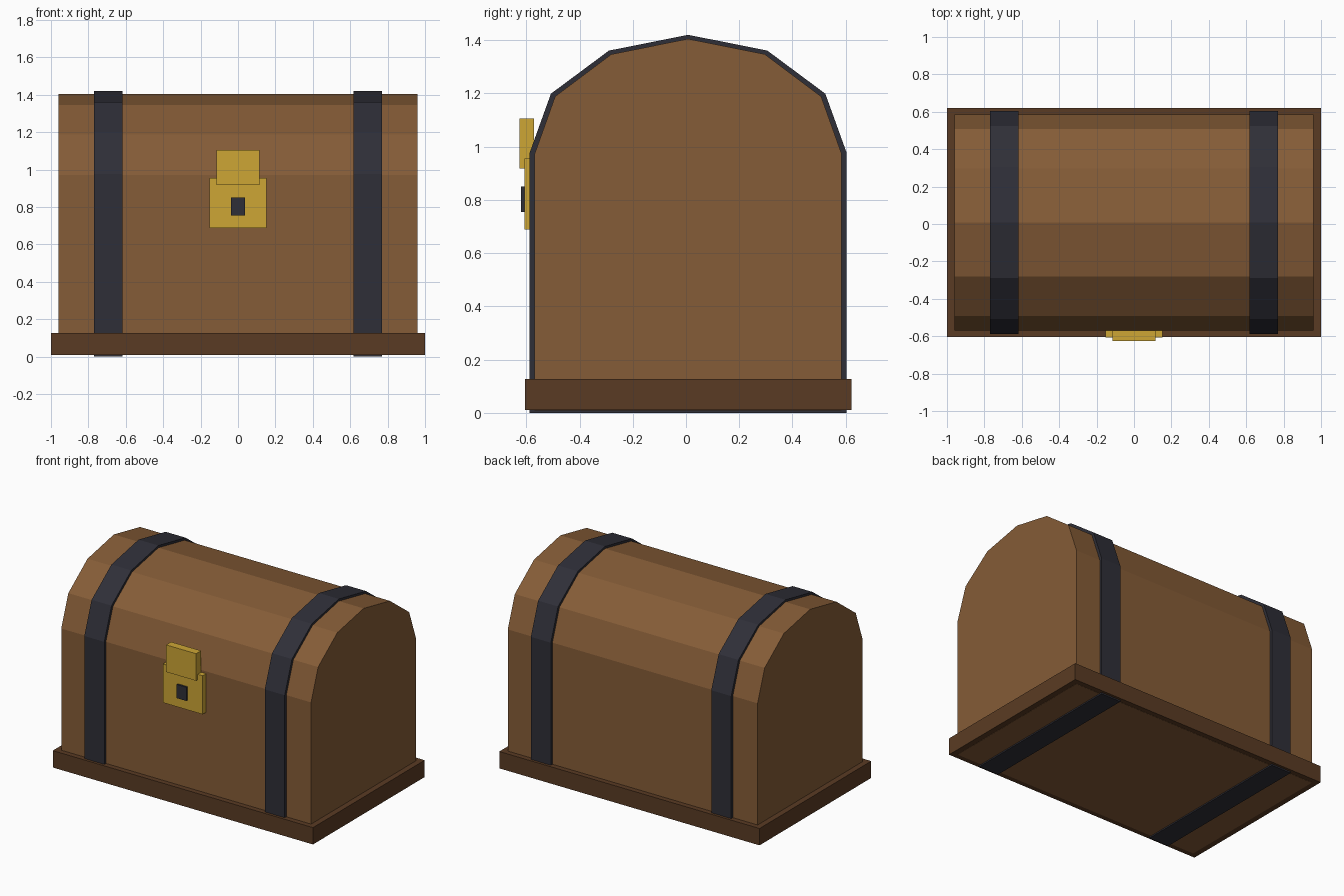
import bpy
import bmesh
from math import pi, cos, sin

cube = bpy.data.objects.get("Cube")
if cube:
    bpy.data.objects.remove(cube, do_unlink=True)

CENTRE_Y = 0.008  # the lock sticks out at the front, so the chest sits slightly back


def material(name, rgb):
    mat = bpy.data.materials.new(name)
    mat.use_nodes = True
    colour = (*rgb, 1.0)
    mat.diffuse_color = colour
    mat.node_tree.nodes["Principled BSDF"].inputs["Base Color"].default_value = colour
    return mat


wood = material("warm wood", (0.235, 0.107, 0.038))
dark_wood = material("dark wood", (0.102, 0.044, 0.017))
iron = material("dark iron", (0.028, 0.028, 0.039))
gold = material("gold", (0.61, 0.381, 0.036))


def finish(name, bm, mat):
    bmesh.ops.recalc_face_normals(bm, faces=bm.faces)
    mesh = bpy.data.meshes.new(name)
    bm.to_mesh(mesh)
    bm.free()
    mesh.materials.append(mat)
    obj = bpy.data.objects.new(name, mesh)
    bpy.context.collection.objects.link(obj)
    return obj


def box(name, x, y, z, mat):
    """Box from (min, max) ranges along each axis."""
    bm = bmesh.new()
    bmesh.ops.create_cube(bm, size=1)
    for v in bm.verts:
        v.co = [r[0] + (c + 0.5) * (r[1] - r[0]) for c, r in zip(v.co, (x, y, z))]
    return finish(name, bm, mat)


def arched_prism(name, x, half_depth, bottom, spring, rise, mat):
    """Straight walls topped by a six-sided arch, extruded along x."""
    outline = [(half_depth, bottom)]
    outline += [(half_depth * cos(pi * i / 6), spring + rise * sin(pi * i / 6))
                for i in range(7)]
    outline.append((-half_depth, bottom))
    bm = bmesh.new()
    face = bm.faces.new([bm.verts.new((x[0], y + CENTRE_Y, z)) for y, z in outline])
    result = bmesh.ops.extrude_face_region(bm, geom=[face])
    new_verts = [g for g in result["geom"] if isinstance(g, bmesh.types.BMVert)]
    bmesh.ops.translate(bm, verts=new_verts, vec=(x[1] - x[0], 0, 0))
    # the extrusion may drop the starting cap, so close any open end
    open_edges = [e for e in bm.edges if e.is_boundary]
    if open_edges:
        bmesh.ops.holes_fill(bm, edges=open_edges)
    return finish(name, bm, mat)


# Chest body with its arched lid, and the plinth
arched_prism("chest_body", (-0.96, 0.96), 0.577, 0.009, 0.972, 0.433, wood)
box("base_plinth", (-1, 1), (CENTRE_Y - 0.613, CENTRE_Y + 0.613), (0.01, 0.127), dark_wood)

# Iron straps wrapped around the chest
for side, x in (("right", (-0.77, -0.617)), ("left", (0.617, 0.77))):
    arched_prism(side + "_strap", x, 0.595, 0, 0.978, 0.442, iron)

# Lock plate, hasp and keyhole
box("lock_plate", (-0.153, 0.153), (-0.607, -0.56), (0.688, 0.956), gold)
box("lock_hasp", (-0.115, 0.115), (-0.625, -0.57), (0.918, 1.106), gold)
box("keyhole", (-0.037, 0.037), (-0.62, -0.6), (0.755, 0.85), iron)
